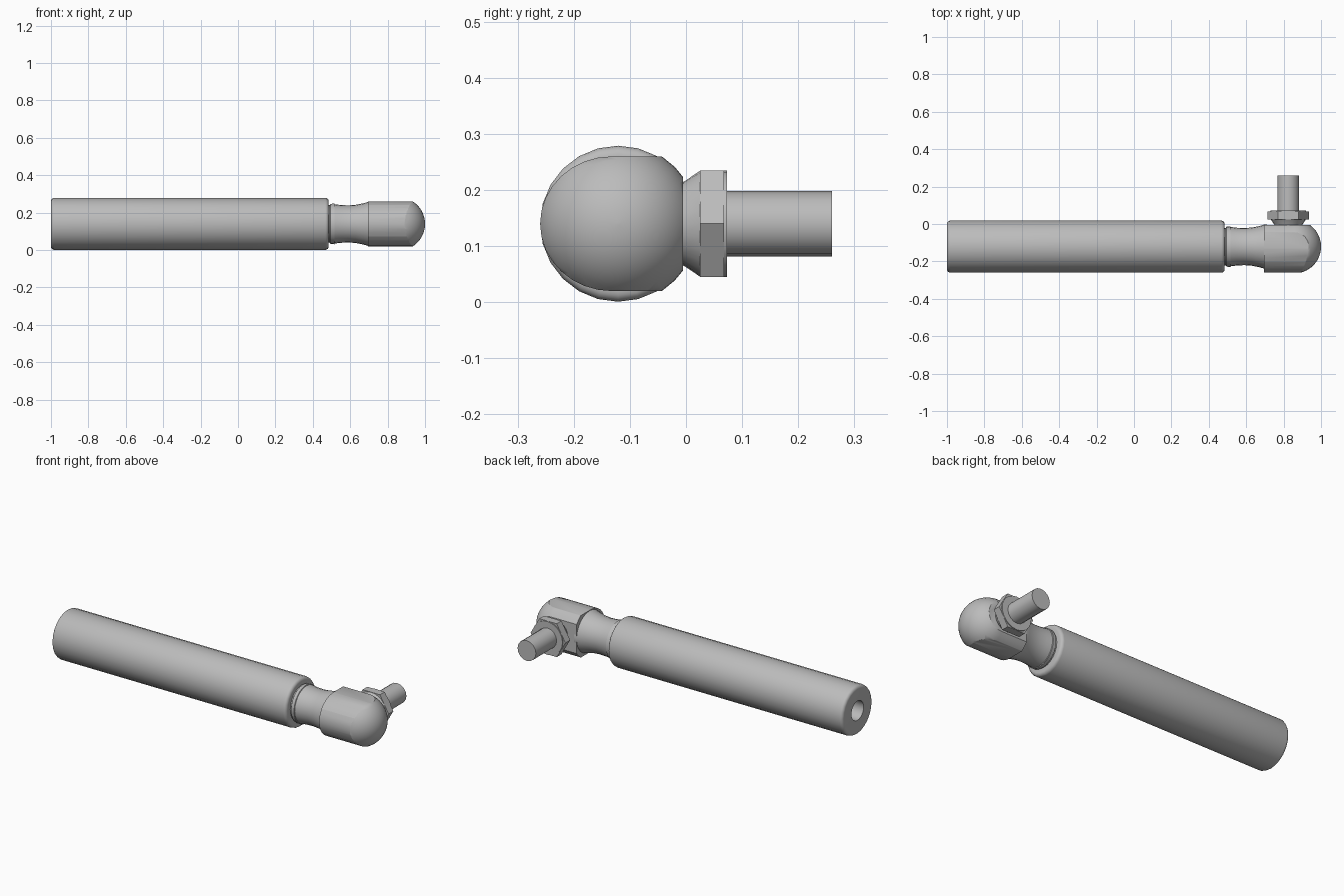
import bpy, bmesh, math
from mathutils import Matrix, Vector

if "Cube" in bpy.data.objects:
    bpy.data.objects.remove(bpy.data.objects["Cube"], do_unlink=True)

steel = bpy.data.materials.new("grey steel")
steel.use_nodes = True
colour = (0.5, 0.5, 0.5, 1)
steel.diffuse_color = colour
steel.node_tree.nodes["Principled BSDF"].inputs["Base Color"].default_value = colour

AXIS_Y, AXIS_Z = -0.121, 0.14
STUD_X = 0.825


def finish(name, bm, smooth=True):
    bmesh.ops.remove_doubles(bm, verts=bm.verts, dist=1e-5)
    bmesh.ops.recalc_face_normals(bm, faces=bm.faces)
    mesh = bpy.data.meshes.new(name)
    bm.to_mesh(mesh)
    bm.free()
    obj = bpy.data.objects.new(name, mesh)
    bpy.context.collection.objects.link(obj)
    mesh.materials.append(steel)
    if smooth:
        shade(obj)
    return obj


def shade(obj):
    bpy.ops.object.select_all(action="DESELECT")
    obj.select_set(True)
    bpy.context.view_layer.objects.active = obj
    bpy.ops.object.shade_smooth_by_angle(angle=math.radians(35))


def lathe(name, profile, axis, sides=24, turn=0.0, smooth=True):
    """Revolve (position, radius) pairs about the barrel or the stud axis."""
    bm = bmesh.new()
    rings = []
    for t, r in profile:
        ring = []
        for i in range(sides):
            a = 2 * math.pi * i / sides + turn
            u, v = r * math.cos(a), r * math.sin(a)
            co = (t, AXIS_Y + u, AXIS_Z + v) if axis == "x" else (STUD_X + u, t, AXIS_Z + v)
            ring.append(bm.verts.new(co))
        rings.append(ring)
    for a, b in zip(rings, rings[1:]):
        for i in range(sides):
            j = (i + 1) % sides
            bm.faces.new((a[i], a[j], b[j], b[i]))
    bm.faces.new(rings[0])
    bm.faces.new(rings[-1])
    return finish(name, bm, smooth)


def arc(cx, cr, radius, start, end, steps):
    out = []
    for i in range(steps + 1):
        a = math.radians(start + (end - start) * i / steps)
        out.append((cx + radius * math.cos(a), cr + radius * math.sin(a)))
    return out


# Barrel with rounded rims and a blind bore in its far end
R, rim = 0.139, 0.018
barrel = [(-0.6, 0.055), (-1, 0.055)]
barrel += arc(-1 + rim, R - rim, rim, 180, 90, 4)
barrel += arc(0.485 - rim, R - rim, rim, 90, 0, 4)
barrel += [(0.485, 0.09)]
lathe("barrel", barrel, "x")

# Waisted neck with a small collar
neck = [(0.47, 0.1), (0.49, 0.1), (0.495, 0.107), (0.515, 0.109), (0.517, 0.105),
        (0.55, 0.101), (0.59, 0.099), (0.63, 0.102), (0.67, 0.11), (0.7, 0.119), (0.71, 0.119)]
lathe("neck", neck, "x")

# Socket head: a domed cylinder trimmed to a U section with three flats
dome = 0.143
head = lathe("socket_head", [(0.695, dome)] + arc(1 - dome, 0, dome, 90, 1, 12), "x", 32)
bm = bmesh.new()
section = [(-0.005, 0.12)]
section += [(-0.132 - 0.128 * math.sin(math.pi * i / 16), 0.12 * math.cos(math.pi * i / 16))
            for i in range(17)]
section += [(-0.005, -0.12)]
face = bm.faces.new([bm.verts.new((0.6, y, AXIS_Z + z)) for y, z in section])
extruded = bmesh.ops.extrude_face_region(bm, geom=[face])["geom"]
bmesh.ops.translate(bm, vec=(0.6, 0, 0),
                    verts=[g for g in extruded if isinstance(g, bmesh.types.BMVert)])
cutter = finish("head_cutter", bm, False)
trim = head.modifiers.new("trim", "BOOLEAN")
trim.operation, trim.solver, trim.object = "INTERSECT", "EXACT", cutter
bpy.context.view_layer.update()
bpy.ops.object.select_all(action="DESELECT")
head.select_set(True)
bpy.context.view_layer.objects.active = head
bpy.ops.object.modifier_apply(modifier="trim")
bpy.data.objects.remove(cutter, do_unlink=True)
shade(head)

# Ball stud: tapered collar, hexagon, washer face and shank
lathe("stud_collar", [(-0.02, 0.068), (-0.005, 0.074), (0.026, 0.095)], "y")
lathe("stud_hexagon", [(0.025, 0.11), (0.068, 0.11)], "y", 6, smooth=False)
lathe("stud_washer_face", [(0.066, 0.095), (0.073, 0.095)], "y")
lathe("stud_shank", [(0.07, 0.058), (0.26, 0.058)], "y", 16)
